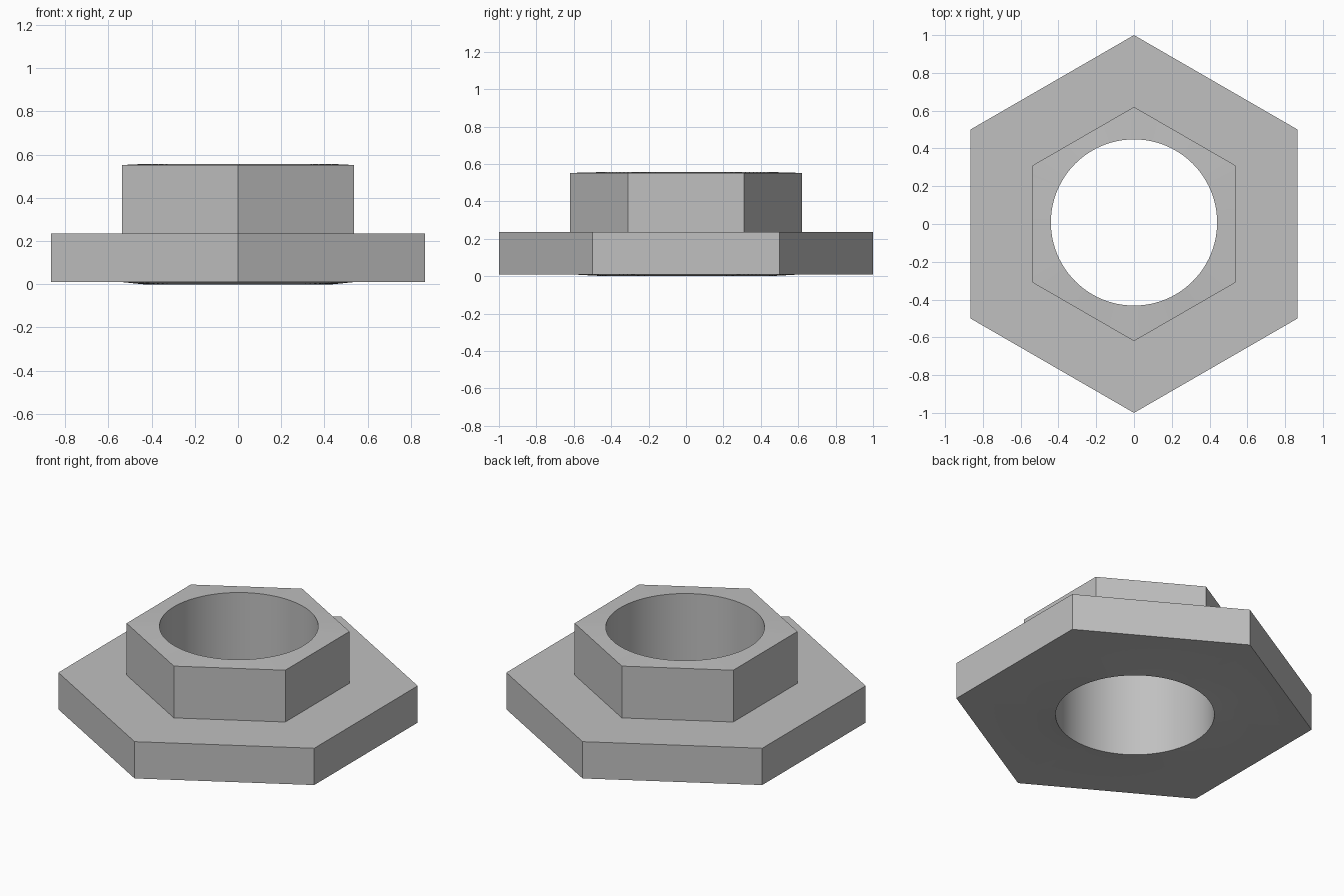
import bpy
import bmesh
from math import cos, sin, pi, radians

if "Cube" in bpy.data.objects:
    bpy.data.objects.remove(bpy.data.objects["Cube"], do_unlink=True)

SEGMENTS = 96  # divisible by six, so every hexagon corner is hit

metal = bpy.data.materials.new("plain grey")
metal.use_nodes = True
grey = (0.53, 0.53, 0.53, 1)
metal.diffuse_color = grey
metal.node_tree.nodes["Principled BSDF"].inputs["Base Color"].default_value = grey


def ring(bm, shape, radius, z):
    """Closed loop of points, hexagonal (corner on +y) or round."""
    points = []
    for i in range(SEGMENTS):
        a = 2 * pi * i / SEGMENTS
        r, shift = radius, 0.008
        if shape == "hex":
            r *= cos(pi / 6) / cos(a % (pi / 3) - pi / 6)
            shift = 0
        points.append(bm.verts.new((-r * sin(a), r * cos(a) + shift, z)))
    return points


# Section through the nut: underside, flange, collar, top and bore
section = [
    ("round", 0.44, 0.0),
    ("hex", 0.62, 0.01),
    ("hex", 1.0, 0.01),
    ("hex", 1.0, 0.235),
    ("hex", 0.62, 0.235),
    ("hex", 0.62, 0.552),
    ("round", 0.44, 0.557),
]
bm = bmesh.new()
rings = [ring(bm, *step) for step in section]
for lower, upper in zip(rings, rings[1:] + rings[:1]):
    for i in range(SEGMENTS):
        j = (i + 1) % SEGMENTS
        bm.faces.new((lower[i], lower[j], upper[j], upper[i]))
bmesh.ops.recalc_face_normals(bm, faces=bm.faces)

mesh = bpy.data.meshes.new("flanged_hex_nut")
bm.to_mesh(mesh)
bm.free()
mesh.materials.append(metal)
nut = bpy.data.objects.new("flanged_hex_nut", mesh)
bpy.context.collection.objects.link(nut)

# Smooth bore, crisp corners
bpy.ops.object.select_all(action="DESELECT")
nut.select_set(True)
bpy.context.view_layer.objects.active = nut
bpy.ops.object.shade_smooth_by_angle(angle=radians(25))
